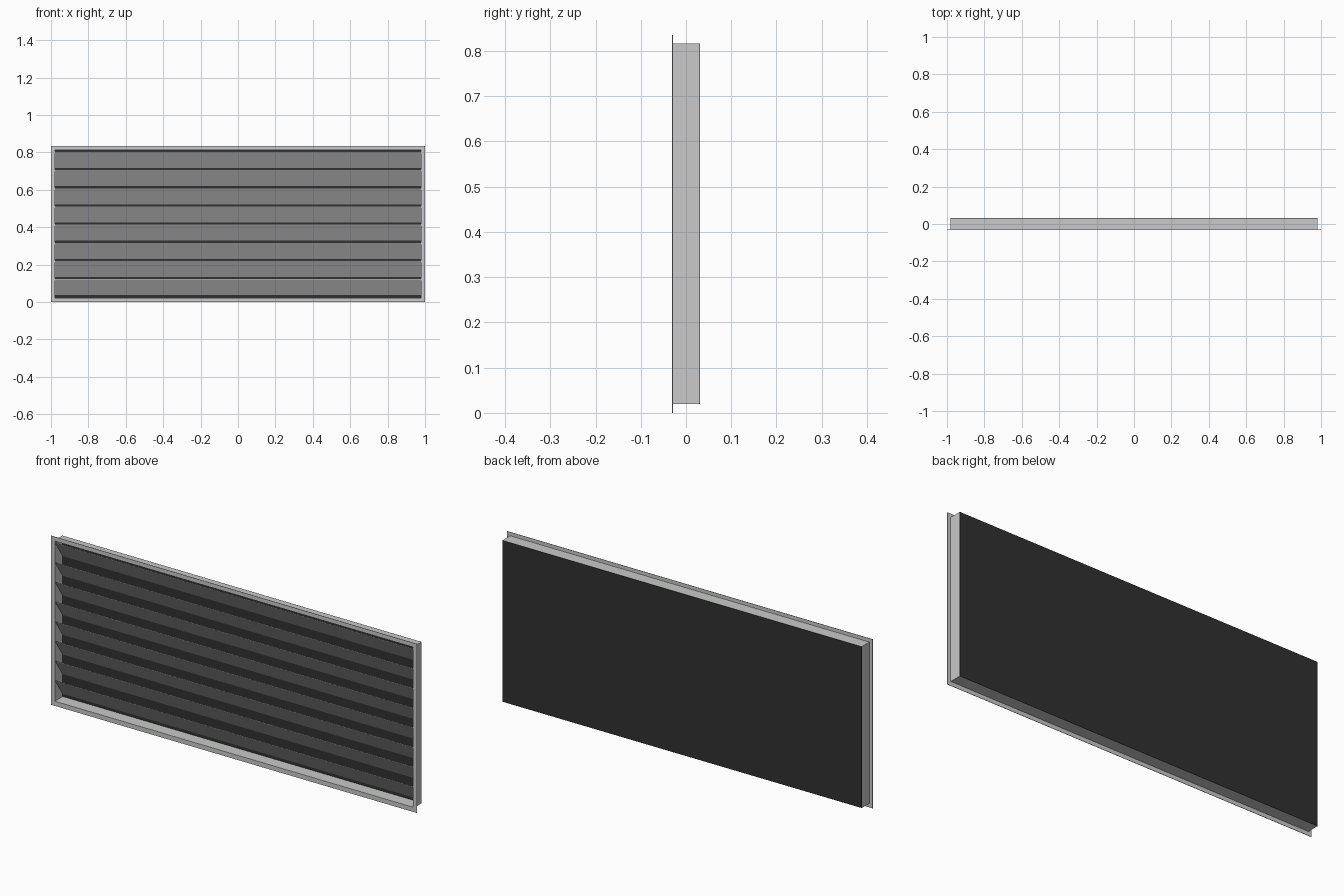
import bpy
import bmesh

cube = bpy.data.objects.get("Cube")
if cube:
    bpy.data.objects.remove(cube, do_unlink=True)


def material(name, color):
    mat = bpy.data.materials.new(name)
    mat.use_nodes = True
    mat.diffuse_color = color
    mat.node_tree.nodes["Principled BSDF"].inputs["Base Color"].default_value = color
    return mat


metal = material("light_grey_metal", (0.58, 0.59, 0.58, 1))
dark = material("dark_backing", (0.03, 0.03, 0.03, 1))


def prism(name, profile, half_length, mat):
    """Extrude a (y, z) profile symmetrically along x."""
    bm = bmesh.new()
    face = bm.faces.new([bm.verts.new((-half_length, y, z)) for y, z in profile])
    new = bmesh.ops.extrude_face_region(bm, geom=[face])["geom"]
    verts = [v for v in new if isinstance(v, bmesh.types.BMVert)]
    bmesh.ops.translate(bm, verts=verts, vec=(2 * half_length, 0, 0))
    return finish(name, bm, mat)


def ring(name, outer, inner, y0, y1, mat):
    """Rectangular frame; outer and inner are (half_width, bottom, top)."""
    bm = bmesh.new()

    def loop(rect, y):
        w, b, t = rect
        return [bm.verts.new(p) for p in ((-w, y, b), (w, y, b), (w, y, t), (-w, y, t))]

    loops = [loop(outer, y0), loop(inner, y0), loop(inner, y1), loop(outer, y1)]
    for k in range(4):
        a, b = loops[k], loops[(k + 1) % 4]
        for i in range(4):
            j = (i + 1) % 4
            bm.faces.new((a[i], a[j], b[j], b[i]))
    return finish(name, bm, mat)


def finish(name, bm, mat):
    bmesh.ops.recalc_face_normals(bm, faces=bm.faces)
    mesh = bpy.data.meshes.new(name)
    bm.to_mesh(mesh)
    bm.free()
    mesh.materials.append(mat)
    obj = bpy.data.objects.new(name, mesh)
    bpy.context.collection.objects.link(obj)
    return obj


FRONT, BACK = -0.031, 0.031
outer = (0.982, 0.02, 0.817)
inner = (0.979, 0.023, 0.814)

# Thin front flange and the shallow duct behind it
ring("front_flange", (1.0, 0.0, 0.835), inner, FRONT, FRONT + 0.002, metal)
ring("duct_wall", outer, inner, FRONT + 0.002, BACK - 0.001, metal)

# Dark panel closing the back
w, bottom, top = outer
prism("back_panel", [(BACK - 0.001, bottom), (BACK, bottom), (BACK, top), (BACK - 0.001, top)], w, dark)

# Slanted slats, front edge high and rear edge low
PITCH, DROP, THICK = 0.0972, 0.088, 0.003
for i in range(8):
    z = 0.125 + i * PITCH
    y0, y1 = FRONT + 0.003, BACK - 0.002
    prism(f"slat_{i + 1}", [(y0, z - THICK), (y0, z), (y1, z - DROP + THICK), (y1, z - DROP)], inner[0], metal)
